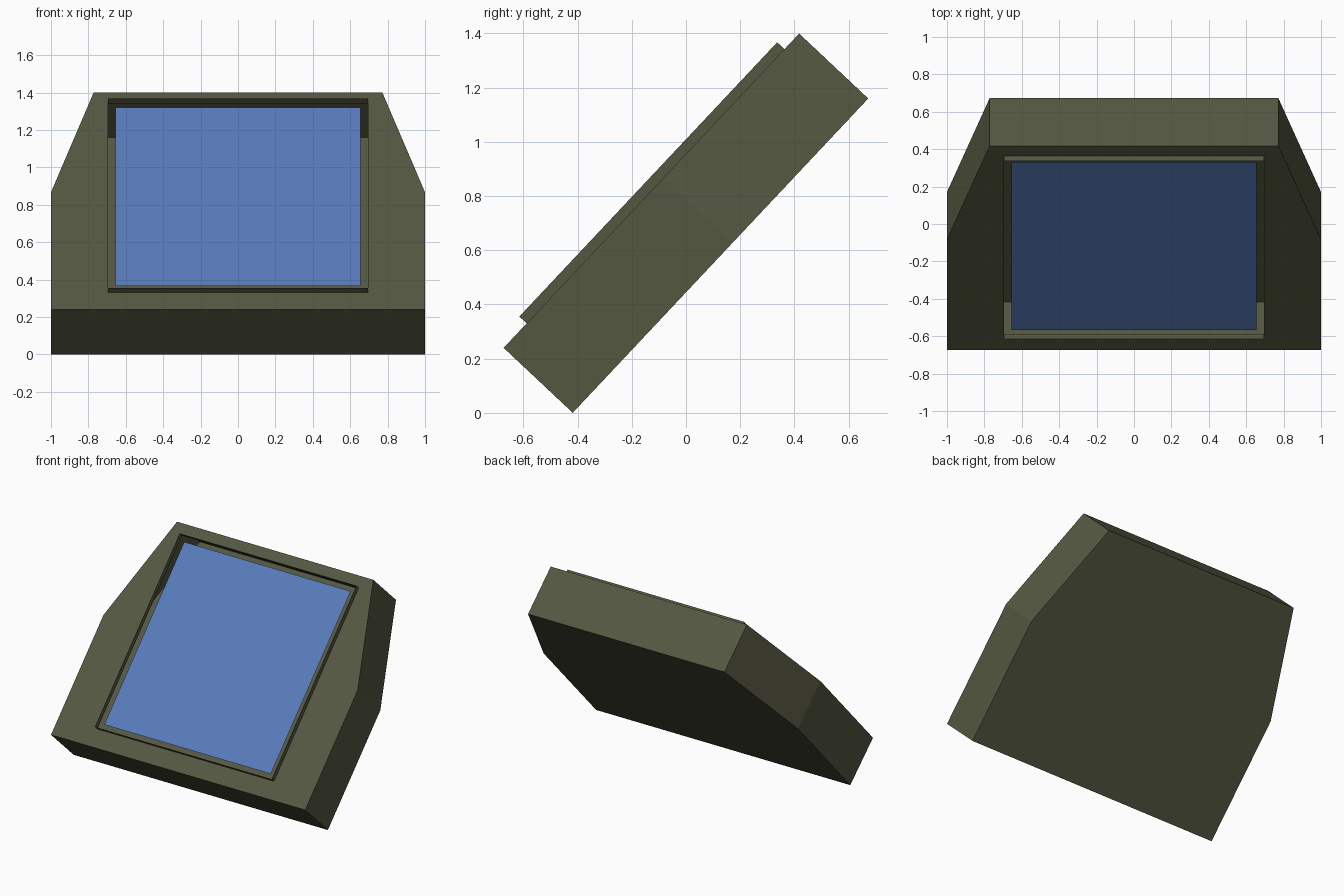
import bpy, bmesh
from mathutils import Vector

if "Cube" in bpy.data.objects:
    bpy.data.objects.remove(bpy.data.objects["Cube"])

# Slab frame: x across, v up along the tilted front face, n out of that face
U = Vector((0, 0.685, 0.7285))
N = Vector((0, -0.7285, 0.685))
ORIGIN = Vector((0, -0.673, 0.24))


def place(x, v, n):
    return ORIGIN + Vector((x, 0, 0)) + U * v + N * n


def material(name, color):
    m = bpy.data.materials.new(name)
    m.diffuse_color = (*color, 1)
    m.use_nodes = True
    m.node_tree.nodes["Principled BSDF"].inputs["Base Color"].default_value = m.diffuse_color
    return m


def loop(bm, outline, n):
    return [bm.verts.new(place(x, v, n)) for x, v in outline]


def skirt(bm, a, b):
    for i in range(len(a)):
        j = (i + 1) % len(a)
        bm.faces.new((a[i], b[i], b[j], a[j]))


def rect(half, v0, v1):
    return [(-half, v0), (half, v0), (half, v1), (-half, v1)]


def finish(bm, name, mat):
    me = bpy.data.meshes.new(name)
    bm.to_mesh(me)
    bm.free()
    me.materials.append(mat)
    ob = bpy.data.objects.new(name, me)
    bpy.context.collection.objects.link(ob)


olive = material("olive casing", (0.089, 0.096, 0.052))
blue = material("blue screen", (0.098, 0.198, 0.491))

OUTLINE = [(-1, 0), (1, 0), (1, 0.86), (0.772, 1.592), (-0.772, 1.592), (-1, 0.86)]
HOLE = rect(0.695, 0.124, 1.513)

# Hollow casing with an open front
bm = bmesh.new()
f = loop(bm, OUTLINE, 0)
b = loop(bm, OUTLINE, -0.35)
h = loop(bm, HOLE, 0)
skirt(bm, f, b)
bm.faces.new(b[::-1])
for face in ((f[0], f[1], h[1], h[0]), (f[1], f[2], f[3], h[2], h[1]),
             (f[3], f[4], h[3], h[2]), (f[4], f[5], f[0], h[0], h[3])):
    bm.faces.new(face)
# Thin raised lip around the opening
skirt(bm, loop(bm, HOLE, 0.037), h)
bmesh.ops.remove_doubles(bm, verts=bm.verts, dist=1e-5)
finish(bm, "casing", olive)

# Screen panel floating inside the lip
bm = bmesh.new()
bm.faces.new(loop(bm, rect(0.655, 0.163, 1.475), 0.008))
finish(bm, "screen", blue)
